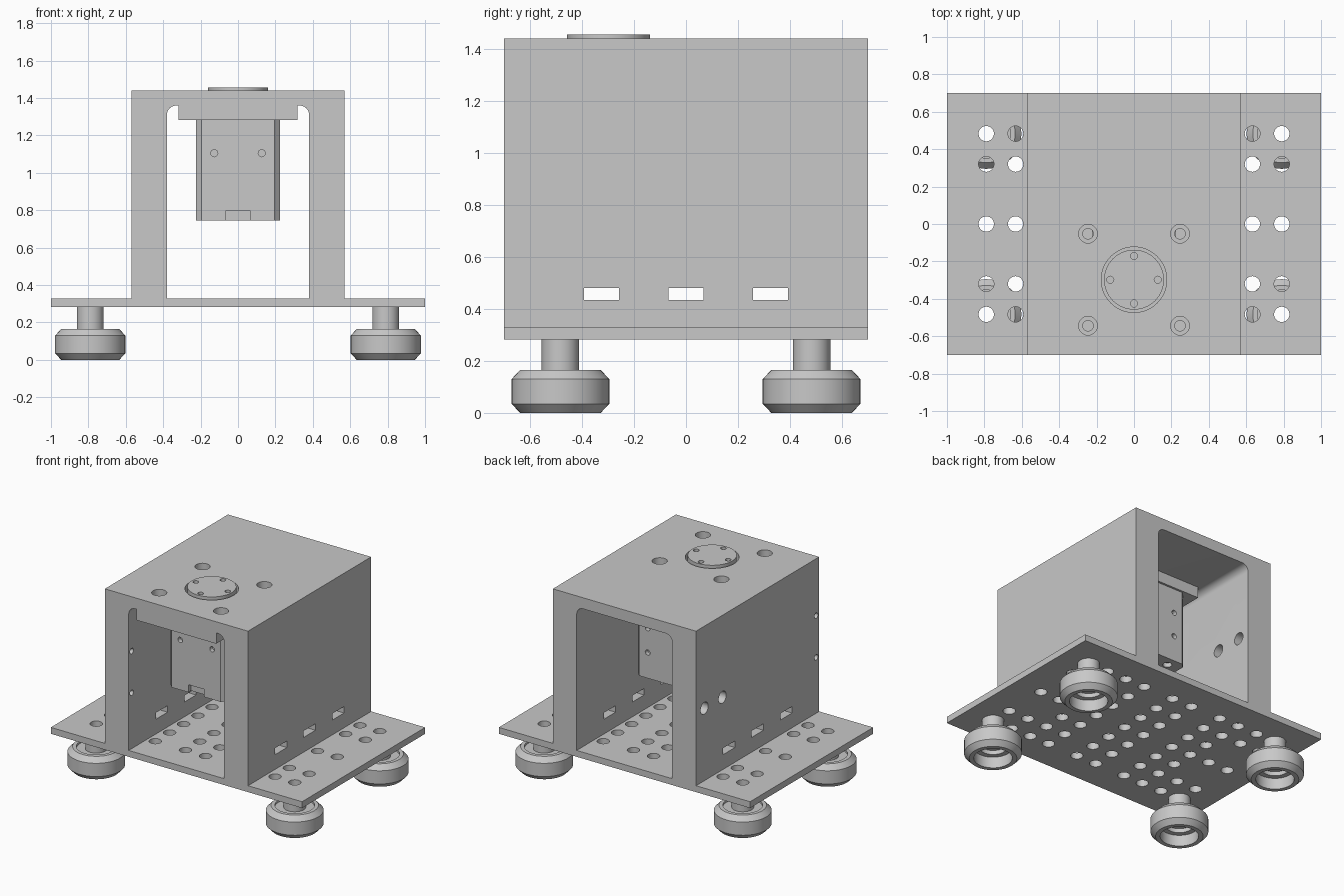
import bpy, bmesh, math
from mathutils import Matrix, Vector

if "Cube" in bpy.data.objects:
    bpy.data.objects.remove(bpy.data.objects["Cube"])

GREY = (0.578, 0.578, 0.578, 1)
mat = bpy.data.materials.new("plain grey")
mat.use_nodes = True
mat.diffuse_color = GREY
mat.node_tree.nodes["Principled BSDF"].inputs["Base Color"].default_value = GREY


def make(name, bm):
    bmesh.ops.recalc_face_normals(bm, faces=bm.faces)
    mesh = bpy.data.meshes.new(name)
    bm.to_mesh(mesh)
    bm.free()
    mesh.materials.append(mat)
    ob = bpy.data.objects.new(name, mesh)
    bpy.context.collection.objects.link(ob)
    return ob


def add_box(bm, x, y, z):
    """Box from three (low, high) ranges."""
    size = [b - a for a, b in (x, y, z)]
    mid = [(a + b) / 2 for a, b in (x, y, z)]
    m = Matrix.Translation(mid) @ Matrix.Diagonal((*size, 1))
    bmesh.ops.create_cube(bm, size=1, matrix=m)


def add_cyl(bm, pos, r, length, axis="Z", seg=28):
    turn = {"Z": Matrix.Identity(4), "X": Matrix.Rotation(math.pi / 2, 4, "Y"),
            "Y": Matrix.Rotation(math.pi / 2, 4, "X")}[axis]
    bmesh.ops.create_cone(bm, cap_ends=True, segments=seg, radius1=r, radius2=r,
                          depth=length, matrix=Matrix.Translation(pos) @ turn)


def bridge(bm, rings):
    """Quads between successive closed rings of vertices."""
    for a, b in zip(rings, rings[1:]):
        for i in range(len(a)):
            j = (i + 1) % len(a)
            bm.faces.new((a[i], a[j], b[j], b[i]))


def add_lathe(bm, profile, pos, seg=48, capped=False):
    """(r, z) profile turned about a vertical axis: a closed loop, or a capped plug."""
    angles = [math.tau * i / seg for i in range(seg)]
    rings = [[bm.verts.new(Vector(pos) + Vector((r * math.cos(a), r * math.sin(a), z)))
              for a in angles] for r, z in profile]
    if capped:
        bridge(bm, rings)
        bm.faces.new(rings[0])
        bm.faces.new(rings[-1])
    else:
        bridge(bm, rings + rings[:1])


def cut(ob, bm):
    cutter = make("cutter", bm)
    cutter.hide_render = True
    mod = ob.modifiers.new("cut", "BOOLEAN")
    mod.operation, mod.solver, mod.object = "DIFFERENCE", "EXACT", cutter
    bpy.context.view_layer.objects.active = ob
    bpy.ops.object.modifier_apply(modifier=mod.name)
    bpy.data.objects.remove(cutter)


def smooth(ob):
    bpy.ops.object.select_all(action="DESELECT")
    ob.select_set(True)
    bpy.context.view_layer.objects.active = ob
    bpy.ops.object.shade_smooth_by_angle(angle=math.radians(25))


PLATE_LOW, PLATE_TOP = 0.282, 0.328
TOP, CEILING, PAD_LOW = 1.44, 1.36, 1.282
HUB_Y, HUB_TOP = -0.298, 1.455
BOLT = 0.127

# Base plate with its hole pattern
bm = bmesh.new()
add_box(bm, (-1, 1), (-0.7, 0.7), (PLATE_LOW, PLATE_TOP))
plate = make("base_plate", bm)
bm = bmesh.new()
for col in (0.08, 0.32, 0.475, 0.633, 0.79):
    rows = [-0.483, -0.32, 0, 0.32, 0.483]
    if col < 0.5:
        rows += [-0.161, 0.161]
    for x in (-col, col):
        for y in rows:
            add_cyl(bm, (x, y, 0.3), 0.041, 0.2)
cut(plate, bm)
smooth(plate)

# Housing: tunnel with rounded upper inside corners
fillet = 0.05
inner = [(0.38, PLATE_TOP)]
for i in range(7):
    a = math.pi / 2 * i / 6
    inner.append((0.38 - fillet + fillet * math.cos(a),
                  CEILING - fillet + fillet * math.sin(a)))
outline = [(0.57, PLATE_TOP), (0.57, TOP), (-0.57, TOP), (-0.57, PLATE_TOP)]
outline += [(-x, z) for x, z in inner] + inner[::-1]
bm = bmesh.new()
ends = [[bm.verts.new((x, y, z)) for x, z in outline] for y in (-0.7, 0.7)]
bridge(bm, ends)
for ring in ends:
    bm.faces.new(ring)
housing = make("housing", bm)

# Mounting pad under the ceiling
bm = bmesh.new()
add_box(bm, (-0.317, 0.317), (-0.7, 0.27), (PAD_LOW, CEILING))
pad = make("mounting_pad", bm)

# Hub opening and four counterbored screw holes through housing and pad
for part in (housing, pad):
    bm = bmesh.new()
    add_cyl(bm, (0, HUB_Y, 1.4), 0.175, 0.5, seg=56)
    for sx in (-1, 1):
        for sy in (-1, 1):
            add_lathe(bm, [(0.05, 1.5), (0.05, 1.385), (0.028, 1.385), (0.028, 1.2)],
                      (sx * 0.246, HUB_Y + sy * 0.246, 0), 28, capped=True)
    cut(part, bm)
smooth(pad)

# Slots through both side walls, cable and screw holes through the right one
bm = bmesh.new()
for y in (-0.325, 0, 0.325):
    add_box(bm, (-0.8, 0.8), (y - 0.067, y + 0.067), (0.434, 0.481))
for y in (0.40, 0.605):
    add_cyl(bm, (-0.475, y, 0.85), 0.043, 0.5, "X")
for z in (0.73, 1.03):
    add_cyl(bm, (-0.475, -0.666, z), 0.02, 0.5, "X", 20)
cut(housing, bm)
smooth(housing)

# Motor body with chamfered upright edges
FRONT, BACK, LOW = -0.475, 0.255, 0.745
bm = bmesh.new()
add_box(bm, (-0.225, 0.225), (FRONT, BACK), (LOW, PAD_LOW))
upright = [e for e in bm.edges if abs(e.verts[0].co.z - e.verts[1].co.z) > 0.1]
bmesh.ops.bevel(bm, geom=upright, offset=0.03, segments=1, affect="EDGES")
motor = make("motor_body", bm)
bm = bmesh.new()
for x in (-BOLT, BOLT):
    add_cyl(bm, (x, FRONT, 1.105), 0.019, 0.06, "Y", 20)
    for z in (0.93, 1.105):
        add_cyl(bm, (x, BACK, z), 0.019, 0.06, "Y", 20)
    for y in (FRONT + 0.07, BACK - 0.07):
        add_cyl(bm, (x, y, LOW), 0.03, 0.06, "Z", 20)
add_box(bm, (-0.063, 0.063), (FRONT - 0.1, FRONT + 0.03), (LOW - 0.1, 0.8))
cut(motor, bm)
smooth(motor)

# Turning hub on top
bm = bmesh.new()
add_cyl(bm, (0, HUB_Y, (HUB_TOP + PAD_LOW) / 2), 0.16, HUB_TOP - PAD_LOW, seg=56)
hub = make("output_hub", bm)
bm = bmesh.new()
for dx, dy in ((1, 0), (-1, 0), (0, 1), (0, -1)):
    add_cyl(bm, (dx * BOLT, HUB_Y + dy * BOLT, HUB_TOP), 0.019, 0.1, seg=20)
cut(hub, bm)
smooth(hub)

# Four feet: hollow stem and a chamfered cup, open below
foot_profile = [(0.041, PLATE_LOW), (0.072, PLATE_LOW), (0.072, 0.15), (0.13, 0.15),
                (0.13, 0.165), (0.155, 0.165), (0.188, 0.13), (0.188, 0.035),
                (0.155, 0), (0.125, 0), (0.125, 0.08), (0.09, 0.08),
                (0.09, 0.11), (0.041, 0.11)]
for sx, side in ((1, "left"), (-1, "right")):
    for sy, end in ((-1, "front"), (1, "back")):
        bm = bmesh.new()
        add_lathe(bm, foot_profile, (sx * 0.79, sy * 0.483, 0))
        smooth(make(f"{end}_{side}_foot", bm))
